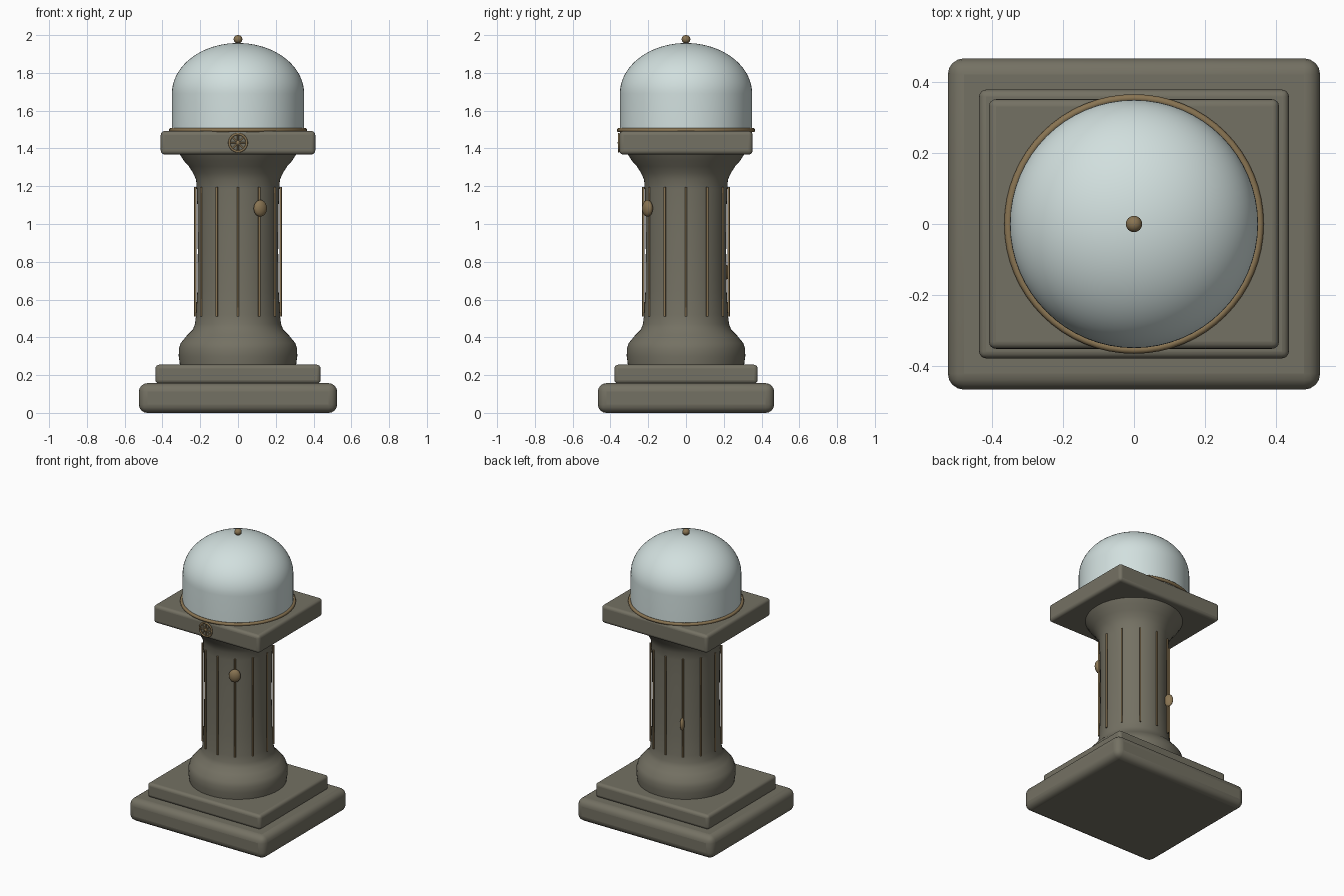
import bpy, math
from mathutils import Matrix, Vector

if "Cube" in bpy.data.objects:
    bpy.data.objects.remove(bpy.data.objects["Cube"])


def material(name, rgb):
    m = bpy.data.materials.new(name)
    m.diffuse_color = (*rgb, 1)
    m.use_nodes = True
    m.node_tree.nodes["Principled BSDF"].inputs["Base Color"].default_value = m.diffuse_color
    return m


STONE = material("weathered stone", (0.175, 0.165, 0.125))
BRONZE = material("aged bronze", (0.25, 0.175, 0.085))
GLASS = material("pale glass", (0.64, 0.74, 0.73))


def finish(name, mat, angle=35):
    ob = bpy.context.object
    ob.name = name
    ob.data.materials.clear()
    ob.data.materials.append(mat)
    bpy.ops.object.shade_smooth_by_angle(angle=math.radians(angle))
    return ob


def slab(name, hx, hy, z0, z1, bevel):
    bpy.ops.mesh.primitive_cube_add(size=1, location=(0, 0, (z0 + z1) / 2))
    ob = bpy.context.object
    ob.scale = (2 * hx, 2 * hy, z1 - z0)
    bpy.ops.object.transform_apply(location=False, scale=True)
    b = ob.modifiers.new("rounded", 'BEVEL')
    b.width, b.segments = bevel, 4
    return finish(name, STONE)


def lathe(name, profile, mat, n=64):
    verts, faces = [], []
    for r, z in profile:
        for i in range(n):
            a = 2 * math.pi * i / n
            verts.append((r * math.cos(a), r * math.sin(a), z))
    for k in range(len(profile) - 1):
        for i in range(n):
            j = (i + 1) % n
            faces.append((k * n + i, k * n + j, (k + 1) * n + j, (k + 1) * n + i))
    faces.append(tuple(range(n))[::-1])
    faces.append(tuple((len(profile) - 1) * n + i for i in range(n)))
    me = bpy.data.meshes.new(name)
    me.from_pydata(verts, [], faces)
    ob = bpy.data.objects.new(name, me)
    bpy.context.collection.objects.link(ob)
    bpy.ops.object.select_all(action='DESELECT')
    ob.select_set(True)
    bpy.context.view_layer.objects.active = ob
    return finish(name, mat, 50)


def bead(name, loc, scale, turn=0):
    bpy.ops.mesh.primitive_uv_sphere_add(segments=24, ring_count=16, radius=1,
                                         location=loc, rotation=(0, 0, turn))
    bpy.context.object.scale = scale
    return finish(name, BRONZE)


def rod(name, p, q, r):
    p, q = Vector(p), Vector(q)
    bpy.ops.mesh.primitive_cylinder_add(
        vertices=12, radius=r, depth=(q - p).length, location=(p + q) / 2,
        rotation=(q - p).to_track_quat('Z', 'Y').to_euler())
    return finish(name, BRONZE)


def ring(name, loc, major, minor, rot=(0, 0, 0)):
    bpy.ops.mesh.primitive_torus_add(location=loc, rotation=rot, major_radius=major,
                                     minor_radius=minor, major_segments=64, minor_segments=12)
    return finish(name, BRONZE)


# Stepped plinth and cap slab
slab("lower_plinth", 0.525, 0.467, 0.0, 0.157, 0.045)
slab("upper_plinth", 0.437, 0.379, 0.155, 0.255, 0.02)
slab("cap_slab", 0.409, 0.352, 1.368, 1.492, 0.02)

# Turned column with flared foot and head
lathe("column", [(0.307, 0.25), (0.314, 0.30), (0.313, 0.34), (0.303, 0.37), (0.27, 0.41),
                 (0.24, 0.44), (0.228, 0.47), (0.222, 0.52), (0.215, 0.65), (0.213, 0.85),
                 (0.214, 1.05), (0.218, 1.18), (0.222, 1.235), (0.238, 1.27),
                 (0.26, 1.305), (0.287, 1.335), (0.31, 1.372)], STONE)

# Twelve thin ribs around the shaft
for i in range(12):
    a = i * math.pi / 6
    x, y = 0.226 * math.cos(a), 0.226 * math.sin(a)
    rod(f"shaft_rib_{i + 1}", (x, y, 0.51), (x, y, 1.195), 0.006)

# Glass dome with its seat ring and top knob
dome = [(0.35, 1.485)] + [(0.35 * math.cos(t), 1.69 + 0.268 * math.sin(t))
                          for t in [math.pi / 2 * k / 20 for k in range(20)]] + [(0.002, 1.958)]
lathe("glass_dome", dome, GLASS)
ring("dome_ring", (0, 0, 1.497), 0.355, 0.011)
bead("top_knob", (0, 0, 1.978), (0.023, 0.023, 0.022))

# Bosses on the shaft
bead("front_boss", (0.118, -0.204, 1.083), (0.038, 0.025, 0.044), math.radians(30))
bead("rear_boss", (-0.114, 0.204, 0.745), (0.015, 0.03, 0.043), math.radians(30))

# Spoked medallion on the front of the cap
c = Vector((0, -0.355, 1.43))
ring("medallion_rim", c, 0.046, 0.006, (math.pi / 2, 0, 0))
for k in range(4):
    d = Vector((math.cos(k * math.pi / 4), 0, math.sin(k * math.pi / 4))) * 0.045
    rod(f"medallion_spoke_{k + 1}", c - d, c + d, 0.004)
bead("medallion_hub", c, (0.012, 0.007, 0.012))
